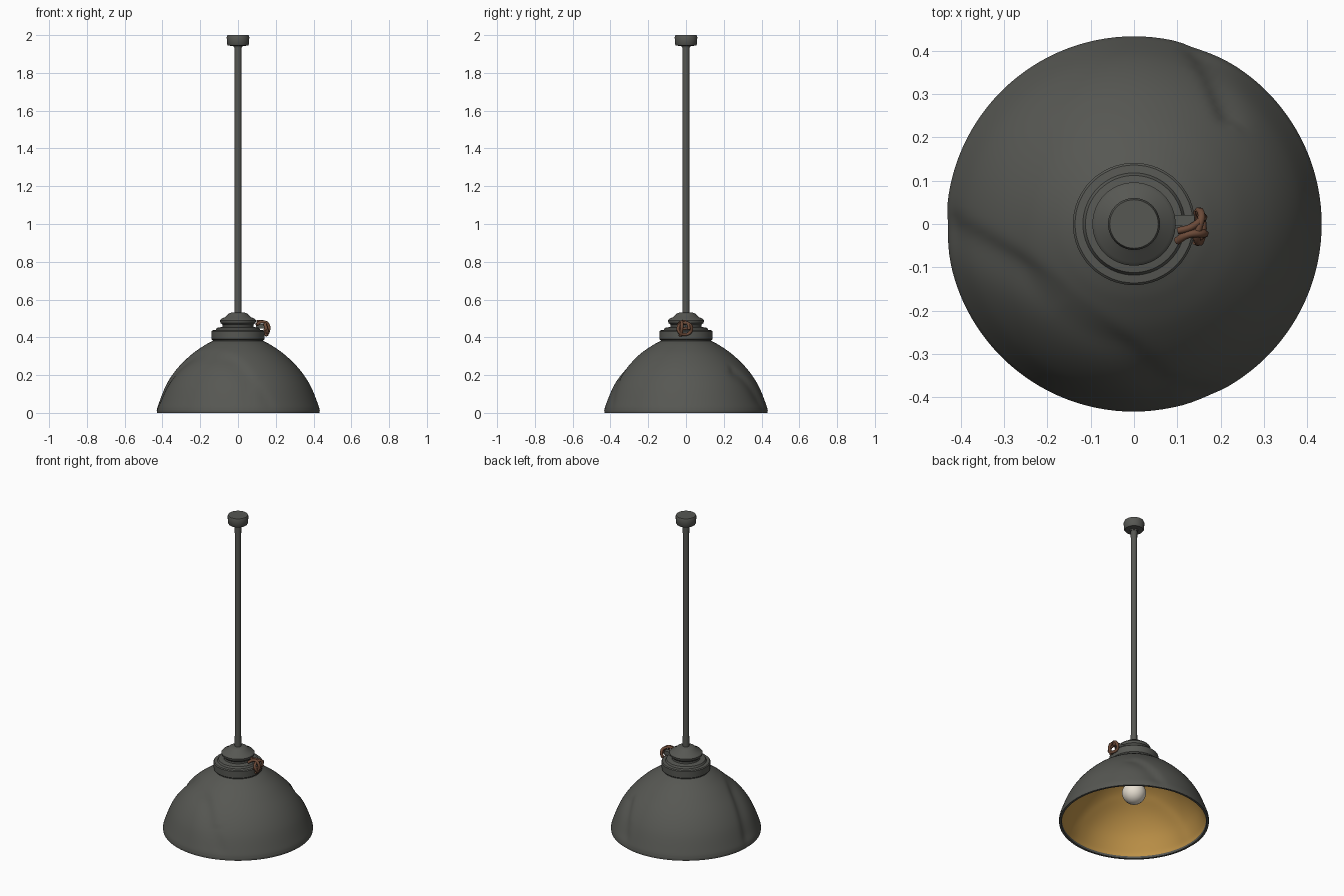
import bpy, bmesh, math
from mathutils import Vector

if "Cube" in bpy.data.objects:
    bpy.data.objects.remove(bpy.data.objects["Cube"])


def material(name, rgb):
    m = bpy.data.materials.new(name)
    m.diffuse_color = (*rgb, 1)
    m.use_nodes = True
    m.node_tree.nodes["Principled BSDF"].inputs["Base Color"].default_value = m.diffuse_color
    return m


IRON = material("dark iron grey", (0.094, 0.096, 0.086))
GOLD = material("gold lining", (0.52, 0.29, 0.065))
GLASS = material("warm white glass", (0.80, 0.74, 0.64))
RUST = material("rusty brown", (0.15, 0.069, 0.04))


def link(name, bm, mats, angle=35):
    bmesh.ops.remove_doubles(bm, verts=bm.verts, dist=1e-5)
    me = bpy.data.meshes.new(name)
    bm.to_mesh(me)
    bm.free()
    ob = bpy.data.objects.new(name, me)
    bpy.context.collection.objects.link(ob)
    for m in mats:
        me.materials.append(m)
    bpy.ops.object.select_all(action='DESELECT')
    ob.select_set(True)
    bpy.context.view_layer.objects.active = ob
    bpy.ops.object.shade_smooth_by_angle(angle=math.radians(angle))
    return ob


def lathe(name, profile, mats, segs=64, mat_of=lambda i: 0, warp=None):
    """Turn (radius, z) points around z."""
    bm = bmesh.new()
    rings = []
    for i, (r, z) in enumerate(profile):
        if r < 1e-6:
            rings.append([bm.verts.new((0, 0, z))] * segs)
            continue
        ring = []
        for k in range(segs):
            a = 2 * math.pi * k / segs
            p = Vector((r * math.cos(a), r * math.sin(a), z))
            ring.append(bm.verts.new(warp(p, i) if warp else p))
        rings.append(ring)
    for i in range(len(rings) - 1):
        lo, hi = rings[i], rings[i + 1]
        for k in range(segs):
            n = (k + 1) % segs
            vs = list(dict.fromkeys((lo[k], lo[n], hi[n], hi[k])))
            f = bm.faces.new(vs)
            f.material_index = mat_of(i)
    return link(name, bm, mats)


def tube(name, pts, radius, mat, cyclic=False):
    """Bent wire through the given points."""
    cu = bpy.data.curves.new(name, 'CURVE')
    cu.dimensions = '3D'
    cu.bevel_depth = radius
    cu.bevel_resolution = 1
    cu.resolution_u = 4
    cu.use_fill_caps = True
    s = cu.splines.new('BEZIER')
    s.bezier_points.add(len(pts) - 1)
    for b, p in zip(s.bezier_points, pts):
        b.co = p
        b.handle_left_type = b.handle_right_type = 'AUTO'
    s.use_cyclic_u = cyclic
    cu.materials.append(mat)
    ob = bpy.data.objects.new(name, cu)
    bpy.context.collection.objects.link(ob)
    return ob


def resample(pts, n):
    """Catmull-Rom smoothing of a profile."""
    p = [Vector(q) for q in pts]
    p = [2 * p[0] - p[1]] + p + [2 * p[-1] - p[-2]]
    out = []
    for i in range(1, len(p) - 2):
        for j in range(n):
            t = j / n
            a, b, c, d = p[i - 1:i + 3]
            out.append(0.5 * (2 * b + (c - a) * t + (2 * a - 5 * b + 4 * c - d) * t * t
                              + (3 * b - a - 3 * c + d) * t ** 3))
    return [tuple(v) for v in out + [p[-2]]]


# Dents in the shade, as creases in plan: start, end, depth, width
CREASES = [((-0.45, 0.01), (-0.17, -0.15), 0.011, 0.05),
           ((-0.17, -0.15), (0.06, -0.36), 0.008, 0.05),
           ((0.06, -0.36), (0.20, -0.40), 0.005, 0.03),
           ((0.12, 0.44), (0.175, 0.35), 0.010, 0.035),
           ((0.175, 0.35), (0.215, 0.25), 0.010, 0.035)]


def dent(p, depth_scale):
    best = 0
    for a, b, depth, w in CREASES:
        a, b, q = Vector(a), Vector(b), p.xy
        ab = b - a
        t = max(0, min(1, (q - a).dot(ab) / ab.length_squared))
        off = q - (a + ab * t)
        # steep on the axis side, gentle towards the rim
        outward = off.dot(q) > 0
        best = max(best, depth * math.exp(-(off.length / (w if outward else w * 0.5)) ** 2))
    fade = min(1, max(0, (0.34 - p.z) / 0.06)) * min(1, 0.2 + p.z / 0.08)
    n = Vector((p.x, p.y, 0)).normalized() + Vector((0, 0, min(1, p.z * 2.5)))
    return p - n.normalized() * best * fade * depth_scale


# Dome shade with gold lining
outer = resample([(0.433, 0.012), (0.424, 0.045), (0.383, 0.145), (0.326, 0.23),
                  (0.25, 0.306), (0.18, 0.356), (0.13, 0.383)], 7)
inner = resample([(0.415, 0.012), (0.407, 0.045), (0.368, 0.14), (0.313, 0.22),
                  (0.24, 0.291), (0.17, 0.340), (0.12, 0.364)], 7)
prof = [(0.0, 0.366)] + inner[::-1] + [(0.418, 0.0), (0.431, 0.0)] + outer
gold_end = len(inner)
lathe("shade", prof, [IRON, GOLD], 120, lambda i: 1 if i < gold_end else 0,
      lambda p, i: dent(p, 0.25 if i <= gold_end else 1))

# Stepped collar and flared cap above the shade
lathe("collar", [(0.0, 0.37), (0.132, 0.37), (0.134, 0.385), (0.140, 0.390), (0.141, 0.432),
                 (0.136, 0.437), (0.118, 0.439), (0.112, 0.450), (0.088, 0.454), (0.0, 0.454)], [IRON])
lathe("cap", [(0.0, 0.44), (0.083, 0.44), (0.081, 0.465), (0.093, 0.476), (0.096, 0.490),
              (0.088, 0.499), (0.066, 0.508), (0.054, 0.522), (0.040, 0.530), (0.0, 0.533)], [IRON])

# Hanging rod and ceiling canopy
lathe("rod", [(0.0, 0.52), (0.019, 0.52), (0.018, 0.8), (0.018, 1.7), (0.019, 1.95), (0.0, 1.95)], [IRON], 20)
lathe("canopy", [(0.0, 1.935), (0.022, 1.935), (0.024, 1.943), (0.053, 1.944), (0.058, 1.951),
                 (0.060, 1.990), (0.056, 2.0), (0.0, 2.0)], [IRON], 40)

# Bulb and its socket
bulb = [(0.069 * math.sin(a), 0.195 - 0.069 * math.cos(a))
        for a in [math.pi * 0.8 * i / 16 for i in range(17)]]
lathe("bulb", bulb + [(0.032, 0.275), (0.030, 0.30), (0.0, 0.30)], [GLASS], 32)
lathe("socket", [(0.0, 0.285), (0.036, 0.285), (0.038, 0.37), (0.0, 0.37)], [IRON], 32)

# Iron lug on the collar carrying the rusty clasp
bm = bmesh.new()
bmesh.ops.create_cube(bm, size=1)
for v in bm.verts:
    v.co = Vector((0.117 + v.co.x * 0.045, 0.008 + v.co.y * 0.026, 0.458 + v.co.z * 0.025))
link("clasp_lug", bm, [IRON])

# Rusty clasp: an upright bent ring, two hooks and a cross pin
ring = [(0.150 + 0.006 * math.sin(2 * a), -0.006 + 0.036 * math.cos(a), 0.446 + 0.031 * math.sin(a))
        for a in [2 * math.pi * i / 8 for i in range(8)]]
tube("clasp_ring", ring, 0.009, RUST, True)
tube("clasp_hook_low", [(0.098, -0.040, 0.466), (0.125, -0.024, 0.482), (0.156, -0.022, 0.472),
                        (0.162, -0.024, 0.435), (0.145, -0.030, 0.408)], 0.009, RUST)
tube("clasp_hook_high", [(0.100, -0.016, 0.484), (0.130, -0.008, 0.484), (0.158, 0.012, 0.468),
                         (0.162, 0.016, 0.440)], 0.008, RUST)
tube("clasp_pin", [(0.142, -0.048, 0.440), (0.160, -0.010, 0.446), (0.148, 0.032, 0.452)], 0.008, RUST)
